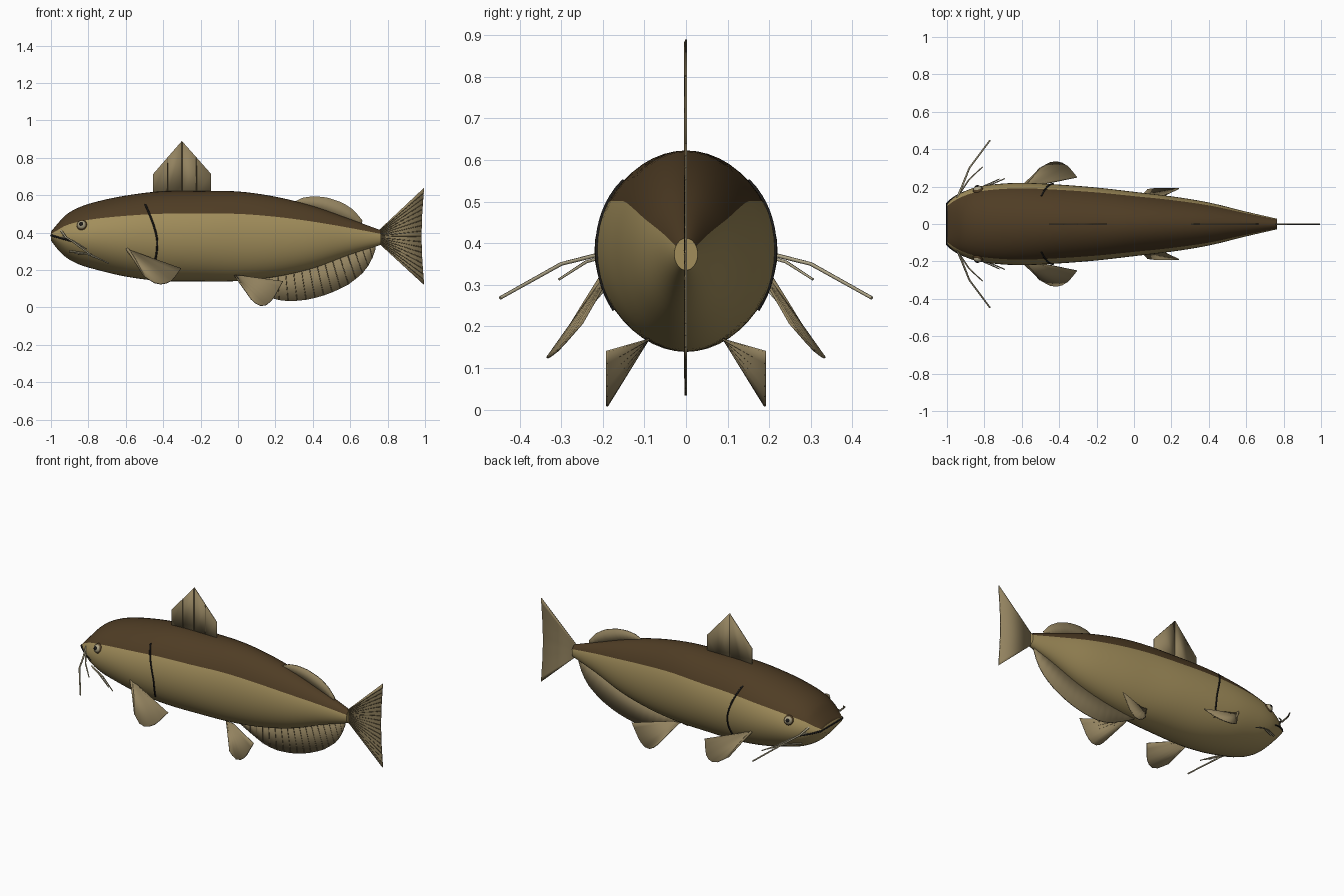
import bpy, bmesh, math
from mathutils import Vector

if "Cube" in bpy.data.objects:
    bpy.data.objects.remove(bpy.data.objects["Cube"])

def material(name, rgb):
    m = bpy.data.materials.new(name)
    m.diffuse_color = (*rgb, 1)
    m.use_nodes = True
    m.node_tree.nodes["Principled BSDF"].inputs["Base Color"].default_value = m.diffuse_color
    return m

TAN = material("olive tan", (0.36, 0.27, 0.105))
BROWN = material("dark brown", (0.078, 0.046, 0.018))
FIN = material("fin tan", (0.29, 0.225, 0.115))
RAY = material("fin ray", (0.12, 0.092, 0.045))
PALE = material("pale barbel", (0.42, 0.37, 0.24))
BLACK = material("black", (0.012, 0.011, 0.01))

def add_object(name, bm, mats, angle=40):
    me = bpy.data.meshes.new(name)
    bmesh.ops.recalc_face_normals(bm, faces=bm.faces)
    bm.to_mesh(me)
    bm.free()
    for m in mats:
        me.materials.append(m)
    ob = bpy.data.objects.new(name, me)
    bpy.context.collection.objects.link(ob)
    bpy.ops.object.select_all(action='DESELECT')
    ob.select_set(True)
    bpy.context.view_layer.objects.active = ob
    bpy.ops.object.shade_smooth_by_angle(angle=math.radians(angle))
    return ob

# Body stations: x, top z, bottom z, half width
STATIONS = [(-1.0, .405, .357, .11), (-.965, .447, .312, .14), (-.92, .495, .268, .168),
            (-.85, .535, .23, .195), (-.75, .567, .2, .212), (-.6, .598, .165, .22),
            (-.42, .62, .142, .212), (-.2, .622, .139, .195), (0, .62, .141, .172),
            (.2, .592, .163, .148), (.4, .542, .209, .115), (.6, .472, .283, .066),
            (.765, .412, .335, .028)]

def profile(x):
    """Smooth (top, bottom, half width) at x."""
    S = STATIONS
    i = 0
    while i < len(S) - 2 and x > S[i + 1][0]:
        i += 1
    a, b = S[i], S[i + 1]
    p, n = S[max(i - 1, 0)], S[min(i + 2, len(S) - 1)]
    h = b[0] - a[0]
    t = (x - a[0]) / h
    out = []
    for k in (1, 2, 3):
        m0 = (b[k] - p[k]) / (b[0] - p[0]) * h
        m1 = (n[k] - a[k]) / (n[0] - a[0]) * h
        out.append((2*t**3 - 3*t*t + 1) * a[k] + (t**3 - 2*t*t + t) * m0
                   + (3*t*t - 2*t**3) * b[k] + (t**3 - t*t) * m1)
    return out

def side_y(x, z):
    """Half width of the body surface at x, z."""
    top, bot, w = profile(x)
    s = (z - (top + bot) / 2) / ((top - bot) / 2)
    return w * math.sqrt(max(0, 1 - s * s))

# Body with a dark back above 30 degrees
SEG = 48
bm = bmesh.new()
rings = []
for a, b in zip(STATIONS, STATIONS[1:] + [None]):
    for t in ((0, .25, .5, .75) if b else (0,)):
        x = a[0] + ((b[0] - a[0]) * t if b else 0)
        top, bot, w = profile(x)
        rings.append([bm.verts.new((x, w * math.cos(2 * math.pi * k / SEG),
                      (top + bot) / 2 + (top - bot) / 2 * math.sin(2 * math.pi * k / SEG)))
                      for k in range(SEG)])
for r0, r1 in zip(rings, rings[1:]):
    for k in range(SEG):
        j = (k + 1) % SEG
        f = bm.faces.new((r0[k], r0[j], r1[j], r1[k]))
        f.material_index = 1 if SEG // 12 <= k < SEG * 5 // 12 else 0
bm.faces.new(rings[0])
bm.faces.new(rings[-1])
add_object("body", bm, [TAN, BROWN], 50)

def tubes(name, paths, radius, mat, tip=1.0):
    """Round rods along polylines, joined in one mesh."""
    bm = bmesh.new()
    N = 6
    for path in paths:
        pts = [Vector(p) for p in path]
        prev = None
        for i, p in enumerate(pts):
            d = (pts[min(i + 1, len(pts) - 1)] - pts[max(i - 1, 0)]).normalized()
            u = d.cross(Vector((0, 1, 0) if abs(d.y) < .9 else (0, 0, 1))).normalized()
            v = d.cross(u)
            r = radius * (1 + (tip - 1) * i / (len(pts) - 1))
            ring = [bm.verts.new(p + r * (u * math.cos(math.tau * k / N) + v * math.sin(math.tau * k / N)))
                    for k in range(N)]
            if prev:
                for k in range(N):
                    bm.faces.new((prev[k], prev[(k + 1) % N], ring[(k + 1) % N], ring[k]))
            if i in (0, len(pts) - 1):
                bm.faces.new(ring)
            prev = ring
    return add_object(name, bm, [mat], 70)

def resample(pts, n):
    """n + 1 evenly spaced points along a polyline."""
    pts = [Vector(p) for p in pts]
    cum = [0]
    for a, b in zip(pts, pts[1:]):
        cum.append(cum[-1] + (b - a).length)
    out = []
    for k in range(n + 1):
        d = cum[-1] * k / n
        i = 0
        while i < len(pts) - 2 and d > cum[i + 1]:
            i += 1
        out.append(pts[i].lerp(pts[i + 1], (d - cum[i]) / (cum[i + 1] - cum[i])))
    return out

def fin(name, base, outer, n, rays=True, shift=-.002):
    """Thin web between a base line and an outer line, with rays on it."""
    lo, hi = resample(base, n), resample(outer, n)
    bm = bmesh.new()
    va, vb = [bm.verts.new(p) for p in lo], [bm.verts.new(p) for p in hi]
    for i in range(n):
        bm.faces.new((va[i], va[i + 1], vb[i + 1], vb[i]))
    ob = add_object(name, bm, [FIN], 30)
    mod = ob.modifiers.new("thickness", 'SOLIDIFY')
    mod.thickness, mod.offset = .006, 0
    if rays:
        off = Vector((0, shift, 0))
        tubes(name + "_rays", [(a + off, b + off) for a, b in zip(lo[1:-1], hi[1:-1])], .003, RAY, .8)

# Fins on the centre line
def xz(pts):
    return [(x, 0, z) for x, z in pts]

fin("dorsal_fin_front", xz([(-.455, .6), (-.3, .6)]), xz([(-.455, .712), (-.3, .89)]), 2)
fin("dorsal_fin_rear", xz([(-.3, .6), (-.145, .6)]), xz([(-.3, .89), (-.145, .715)]), 2)
tubes("dorsal_fin_middle_ray", [[(-.3, -.002, .61), (-.3, -.002, .885)]], .003, RAY)
fin("adipose_fin", xz([(.29, .55), (.45, .51), (.66, .43)]),
    xz([(.3, .565), (.35, .588), (.41, .595), (.48, .587), (.56, .56), (.62, .52), (.665, .465)]), 16, False)
fin("anal_fin", xz([(0, .16), (.2, .19), (.4, .24), (.6, .31), (.74, .36)]),
    xz([(0, .138), (.1, .085), (.19, .043), (.28, .032), (.38, .042), (.48, .07), (.58, .115),
        (.66, .175), (.71, .24), (.735, .31)]), 18)
fin("tail_fin", xz([(.75, .41), (.75, .345)]),
    xz([(.995, .64), (.985, .5), (.981, .38), (.985, .26), (.995, .12)]), 18)

# Paired parts, built once for each side
for side, s in (("left", -1), ("right", 1)):
    def flip(pts):
        return [(x, y * s, z) for x, y, z in pts]

    fin(side + "_pectoral_fin", flip([(-.595, .198, .318), (-.55, .2, .295)]),
        flip([(-.50, .30, .165), (-.45, .328, .132), (-.40, .335, .122), (-.35, .305, .145),
              (-.305, .25, .208)]), 8, shift=0)
    tubes(side + "_pectoral_spine", [flip([(-.6, .195, .325), (-.55, .245, .25), (-.5, .30, .165)])],
          .009, FIN, .4)
    fin(side + "_pelvic_fin", flip([(-.02, .09, .172), (.03, .09, .168)]),
        flip([(.07, .185, .045), (.105, .19, .012), (.14, .19, .005), (.185, .19, .04),
              (.24, .19, .14)]), 8, shift=0)

    # Gill line lying on the skin
    gill = []
    for k in range(17):
        t = k / 16
        z = .55 - .31 * t
        x = -.5 + .073 * math.sin(math.pi * min(1, t * .6 + .02)) - .035 * max(0, t - .6)
        gill.append((x, side_y(x, z) + .001, z))
    tubes(side + "_gill_line", [flip(gill)], .005, BLACK)

    # Mouth corner
    mouth = []
    for k in range(7):
        x = -1 + .115 * k / 6
        z = .386 - .034 * k / 6
        mouth.append((x, side_y(x, z), z))
    tubes(side + "_mouth_line", [flip(mouth)], .006, BLACK, .6)

    # Barbels
    tubes(side + "_long_barbel", [flip([(-.945, .14, .41), (-.92, .2, .375), (-.88, .30, .35),
                                        (-.77, .447, .268)])], .006, PALE, .7)
    tubes(side + "_short_barbels", [
        flip([(-.955, .13, .385), (-.88, .24, .355), (-.81, .305, .313)]),
        flip([(-.87, .16, .29), (-.79, .2, .285), (-.69, .243, .235)]),
        flip([(-.9, .15, .3), (-.82, .195, .29), (-.72, .24, .25)])], .005, PALE, .6)

    # Eye: dark rim, tan iris, black pupil
    ex, ez = -.835, .44
    normal = Vector((-.22, s * .9, .36)).normalized()
    centre = Vector((ex, s * side_y(ex, ez), ez))
    for part, r, d, m in (("rim", .032, -.016, BROWN), ("iris", .025, -.004, PALE),
                          ("pupil", .015, .0085, BLACK)):
        bm = bmesh.new()
        bmesh.ops.create_uvsphere(bm, u_segments=20, v_segments=12, radius=r)
        bmesh.ops.translate(bm, verts=bm.verts, vec=centre + normal * d)
        add_object(f"{side}_eye_{part}", bm, [m], 60)

# Mouth across the snout
tubes("mouth_front", [[(-1, -.11, .386), (-1, 0, .386), (-1, .11, .386)]], .005, BLACK)
